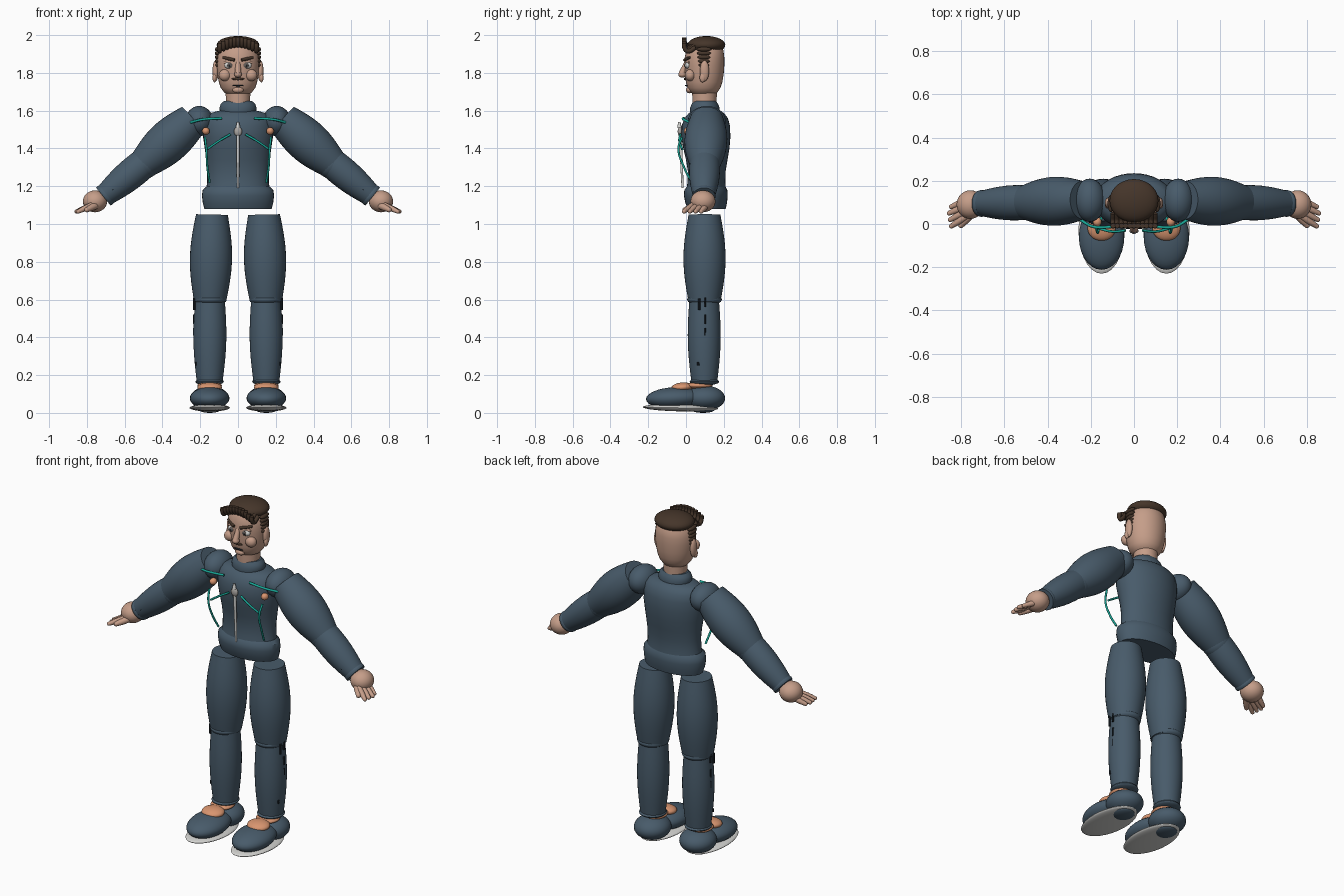
import bpy, bmesh, math
from mathutils import Vector, Matrix

cube = bpy.data.objects.get("Cube")
if cube:
    bpy.data.objects.remove(cube, do_unlink=True)


def material(name, r, g, b):
    m = bpy.data.materials.new(name)
    m.use_nodes = True
    m.diffuse_color = (r, g, b, 1)
    m.node_tree.nodes["Principled BSDF"].inputs["Base Color"].default_value = (r, g, b, 1)
    return m


NAVY = material("slate blue cloth", .065, .105, .145)
SKIN = material("skin", .56, .34, .25)
ORANGE = material("orange", .69, .30, .16)
HAIR = material("brown hair", .06, .036, .023)
TEAL = material("teal trim", .01, .40, .32)
WHITE = material("off white", .66, .66, .64)
METAL = material("zip grey", .40, .38, .36)
SEAM = material("dark seam", .012, .018, .025)
IRIS = material("grey iris", .12, .10, .09)


def finish(bm, name, mat, matrix=Matrix()):
    bmesh.ops.transform(bm, matrix=matrix, verts=bm.verts)
    bmesh.ops.recalc_face_normals(bm, faces=bm.faces)
    mesh = bpy.data.meshes.new(name)
    bm.to_mesh(mesh)
    bm.free()
    mesh.materials.append(mat)
    ob = bpy.data.objects.new(name, mesh)
    bpy.context.collection.objects.link(ob)
    bpy.ops.object.select_all(action='DESELECT')
    ob.select_set(True)
    bpy.context.view_layer.objects.active = ob
    bpy.ops.object.shade_smooth_by_angle(angle=math.radians(40))
    return ob


def ball(name, loc, radii, mat, tilt=0.0, axis='X'):
    bm = bmesh.new()
    bmesh.ops.create_uvsphere(bm, u_segments=28, v_segments=16, radius=1)
    m = Matrix.Translation(loc) @ Matrix.Rotation(tilt, 4, axis) @ Matrix.Diagonal((*radii, 1))
    return finish(bm, name, mat, m)


def loft(name, rows, mat, matrix=Matrix(), sides=36):
    """Stack of ellipses: (z, x radius, y radius, y centre)."""
    bm = bmesh.new()
    rings = []
    for z, rx, ry, yc in rows:
        angles = [2 * math.pi * i / sides for i in range(sides)]
        rings.append([bm.verts.new((rx * math.cos(a), yc + ry * math.sin(a), z)) for a in angles])
    for low, high in zip(rings, rings[1:]):
        for i in range(sides):
            j = (i + 1) % sides
            bm.faces.new((low[i], low[j], high[j], high[i]))
    bm.faces.new(rings[0][::-1])
    bm.faces.new(rings[-1])
    return finish(bm, name, mat, matrix)


def limb(name, a, b, r0, r1, bulge, mat, sides=36, steps=14):
    """Round bar from a to b, swelling in the middle."""
    a, b = Vector(a), Vector(b)
    d = b - a
    rows = []
    for i in range(steps + 1):
        t = i / steps
        r = r0 + (r1 - r0) * t + bulge * math.sin(math.pi * t)
        rows.append((t * d.length, r, r, 0))
    m = Matrix.Translation(a) @ d.to_track_quat('Z', 'Y').to_matrix().to_4x4()
    return loft(name, rows, mat, m, sides)


def cord(name, points, radius, mat):
    """Thin smooth tube through the points."""
    curve = bpy.data.curves.new(name, 'CURVE')
    curve.dimensions = '3D'
    curve.bevel_depth = radius
    curve.bevel_resolution = 2
    curve.resolution_u = 6
    curve.use_fill_caps = True
    sp = curve.splines.new('BEZIER')
    sp.bezier_points.add(len(points) - 1)
    for bp, p in zip(sp.bezier_points, points):
        bp.co = p
        bp.handle_left_type = bp.handle_right_type = 'AUTO'
    curve.materials.append(mat)
    ob = bpy.data.objects.new(name, curve)
    bpy.context.collection.objects.link(ob)
    return ob


# Torso, hem and collar
loft("jacket", [(1.18, .17, .105, .107), (1.22, .163, .1, .108), (1.28, .163, .1, .11),
                (1.34, .168, .11, .11), (1.40, .176, .122, .108), (1.46, .185, .13, .105),
                (1.52, .185, .128, .105), (1.56, .178, .115, .107), (1.585, .155, .095, .108),
                (1.6, .1, .075, .108)], NAVY)
loft("jacket_hem", [(1.08, .178, .1, .11), (1.11, .186, .11, .107), (1.15, .191, .116, .105),
                    (1.18, .187, .114, .105), (1.2, .165, .1, .107)], NAVY)
loft("collar", [(1.57, .085, .075, .1), (1.59, .095, .078, .1), (1.615, .098, .078, .1),
                (1.635, .092, .07, .1), (1.65, .075, .06, .1)], NAVY)

# Zip
limb("zip", (0, -.018, 1.19), (0, -.03, 1.47), .006, .009, 0, WHITE, 10, 2)
ball("zip_slider", (0, -.032, 1.49), (.022, .012, .025), METAL)
limb("zip_pull", (0, -.035, 1.51), (0, -.035, 1.54), .012, .006, 0, WHITE, 12, 2)

# Neck and head
limb("neck", (0, .098, 1.63), (0, .098, 1.74), .064, .066, 0, SKIN)
loft("head", [(1.685, .05, .05, .095), (1.695, .072, .07, .095), (1.72, .091, .087, .095),
              (1.75, .101, .096, .096), (1.79, .109, .102, .097), (1.84, .113, .105, .098),
              (1.88, .113, .105, .098), (1.92, .104, .098, .1), (1.95, .085, .08, .1),
              (1.97, .05, .05, .1)], SKIN)
limb("nose", (0, .003, 1.855), (0, -.022, 1.795), .012, .018, 0, SKIN, 16, 4)
ball("nose_tip", (0, -.02, 1.792), (.02, .021, .017), SKIN)
ball("moustache", (0, -.004, 1.768), (.034, .008, .007), HAIR)
ball("mouth", (0, .003, 1.733), (.03, .008, .004), SEAM)
ball("chin", (0, .02, 1.71), (.03, .02, .018), SKIN)

# Hair: cap, ridged quiff
ball("hair_cap", (0, .108, 1.948), (.113, .1, .047), HAIR)
for i in range(11):
    u = i / 5 - 1
    x, drop = .097 * u, .03 * u * u
    cord("quiff_lock", [(x, .05, 1.965 - drop), (x, .008, 1.945 - drop),
                        (x, -.008, 1.965 - drop), (x, -.008, 1.988 - drop)], .012, HAIR)

for s, side in ((1, "left"), (-1, "right")):
    def P(x, y, z):
        return (s * x, y, z)

    # Face details
    ball(side + "_cheek", P(.07, .022, 1.788), (.032, .028, .031), SKIN)
    ball(side + "_eye", P(.047, .01, 1.84), (.025, .016, .018), WHITE)
    ball(side + "_iris", P(.046, -.002, 1.84), (.012, .007, .013), IRIS)
    ball(side + "_pupil", P(.046, -.007, 1.84), (.005, .004, .006), SEAM)
    limb(side + "_eyelid", P(.022, .003, 1.858), P(.073, .018, 1.855), .006, .006, .002, SKIN, 10, 4)
    limb(side + "_brow", P(.018, -.008, 1.868), P(.08, .02, 1.882), .008, .006, .002, HAIR, 10, 4)
    ball(side + "_ear", P(.119, .098, 1.81), (.016, .024, .055), SKIN)
    ball(side + "_ear_lobe", P(.124, .088, 1.775), (.011, .016, .025), SKIN)
    for k in range(5):
        ball(side + "_sideburn", P(.108, .095, 1.925 - .021 * k),
             (.014, .04 - .003 * k, .012), HAIR)

    # Arm
    ball(side + "_shoulder", P(.205, .11, 1.545), (.073, .1, .08), NAVY)
    limb(side + "_upper_arm", P(.237, .11, 1.555), P(.51, .1, 1.31), .088, .078, .03, NAVY)
    ball(side + "_elbow", P(.495, .1, 1.32), (.081, .082, .081), NAVY)
    limb(side + "_forearm", P(.47, .1, 1.345), P(.71, .095, 1.147), .078, .057, .012, NAVY)
    limb(side + "_cuff", P(.697, .095, 1.158), P(.713, .095, 1.145), .06, .06, .002, NAVY)
    for k in range(3):
        t = k * .05
        limb(side + "_sleeve_seam", P(.53 + t, .024 + t * .07, 1.295 - t * .85),
             P(.565 + t, .026 + t * .07, 1.265 - t * .85), .005, .005, 0, SEAM, 8, 2)

    # Hand with fanned fingers
    ball(side + "_palm", P(.757, .09, 1.12), (.064, .066, .058), SKIN)
    for k in range(4):
        limb(side + "_finger", P(.775, .035 + .025 * k, 1.1),
             P(.845 + .005 * (k % 3), -.01 + .03 * k, 1.066), .015, .011, .002, SKIN, 12, 5)
        ball(side + "_fingertip", P(.845 + .005 * (k % 3), -.01 + .03 * k, 1.066),
             (.011, .011, .011), SKIN)
    limb(side + "_thumb", P(.75, .05, 1.1), P(.80, -.006, 1.075), .019, .013, .002, SKIN, 12, 5)
    ball(side + "_thumb_tip", P(.80, -.006, 1.075), (.013, .013, .013), SKIN)

    # Leg
    limb(side + "_thigh", P(.138, .098, 1.05), P(.148, .098, .59), .084, .085, .027, NAVY)
    ball(side + "_knee", P(.147, .098, .6), (.086, .092, .034), NAVY)
    limb(side + "_shin", P(.148, .096, .6), P(.15, .097, .16), .078, .068, .014, NAVY)
    ball(side + "_ankle_cuff", P(.15, .097, .165), (.075, .078, .02), NAVY)
    for z, length, y in ((.545, .06, .07), (.56, .05, .1), (.47, .05, .1), (.41, .04, .1), (.25, .02, .065)):
        limb(side + "_trouser_seam", P(.232 if z > .3 else .222, y, z),
             P(.232 if z > .3 else .222, y, z + length), .006, .006, 0, SEAM, 8, 2)

    # Shoe
    ball(side + "_shoe_heel", P(.15, .1, .078), (.1, .107, .066), NAVY)
    ball(side + "_shoe_toe", P(.15, -.06, .078), (.105, .152, .058), NAVY, .04)
    ball(side + "_shoe_tongue", P(.15, -.02, .135), (.065, .058, .026), ORANGE, .08)
    ball(side + "_ankle", P(.15, .07, .145), (.065, .07, .02), ORANGE)
    ball(side + "_sole", P(.15, -.03, .027), (.107, .2, .019), WHITE, -.02)
    ball(side + "_heel_pad", P(.15, .09, .02), (.06, .065, .02), NAVY)

    # Jacket trim
    ball(side + "_chest_button", P(.17, .01, 1.492), (.02, .022, .02), ORANGE)
    cord(side + "_shoulder_trim", [P(.25, .02, 1.538), P(.19, -.012, 1.553), P(.085, -.012, 1.56)],
         .007, TEAL)
    cord(side + "_chest_trim", [P(.04, -.03, 1.475), P(.1, -.035, 1.44), P(.165, -.02, 1.395)],
         .006, TEAL)
    cord(side + "_side_trim", [P(.175, -.02, 1.46), P(.168, -.04, 1.4), P(.162, -.01, 1.3),
                               P(.15, .03, 1.22)], .006, TEAL)
